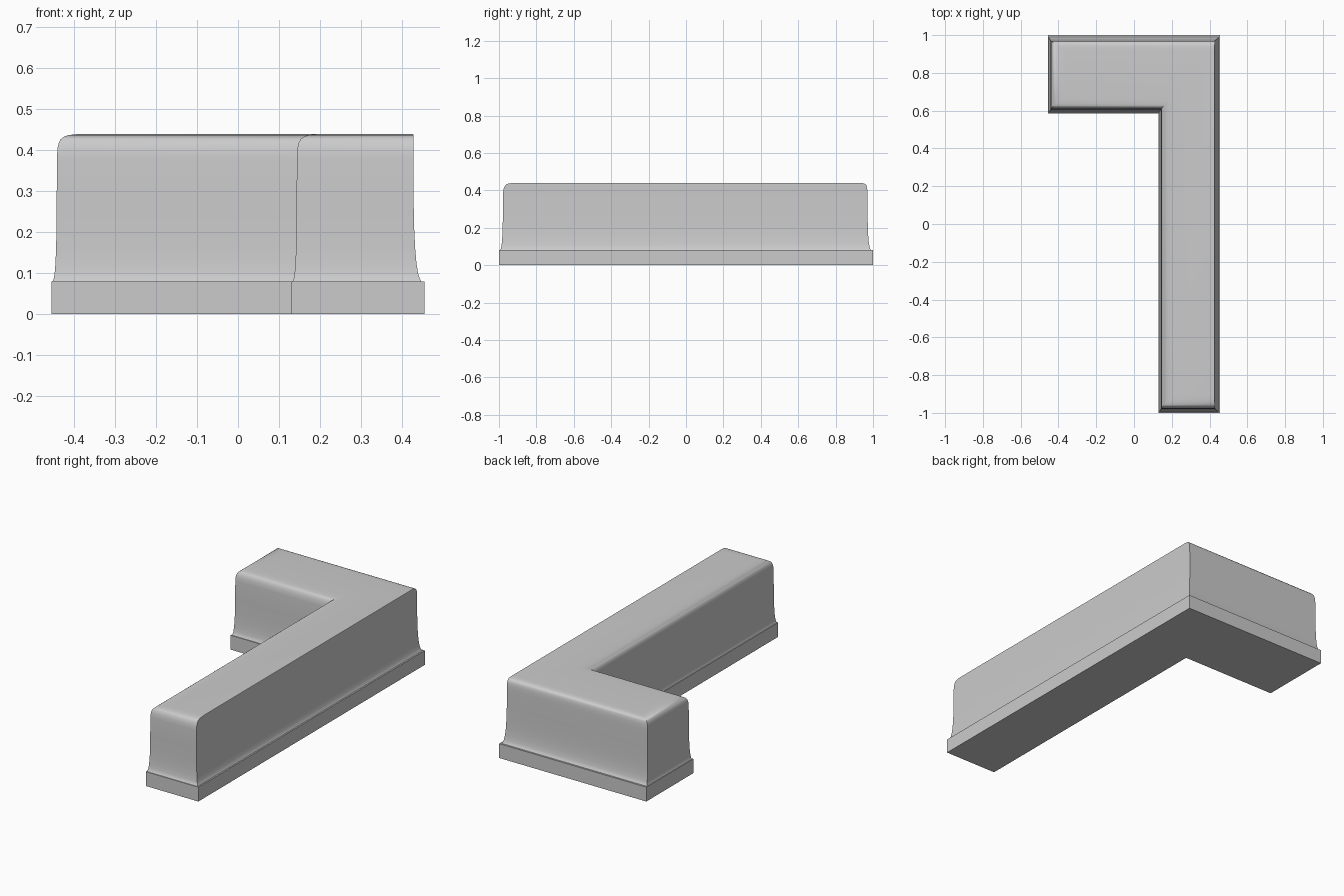
import bpy, bmesh, math

if "Cube" in bpy.data.objects:
    bpy.data.objects.remove(bpy.data.objects["Cube"])


def l_loop(left, inner, right, front, arm_front, back):
    """L-shaped outline from insets of each wall."""
    xl, xi, xr = -0.455 + left, 0.13 + inner, 0.455 - right
    yf, ya, yb = -1 + front, 0.585 + arm_front, 1 - back
    return [(xi, yf), (xr, yf), (xr, yb), (xl, yb), (xl, ya), (xi, ya)]


def loft(name, levels):
    """Skin stacked L outlines and cap both ends."""
    bm = bmesh.new()
    rings = [[bm.verts.new((x, y, z)) for x, y in loop] for z, loop in levels]
    for a, b in zip(rings, rings[1:]):
        for i in range(6):
            j = (i + 1) % 6
            bm.faces.new((a[i], a[j], b[j], b[i]))
    # Each cap is two quads: the leg and the arm, sharing the mitre
    for ring in (rings[0], rings[-1]):
        bm.faces.new([ring[i] for i in (0, 1, 2, 5)])
        bm.faces.new([ring[i] for i in (2, 3, 4, 5)])
    bmesh.ops.recalc_face_normals(bm, faces=bm.faces)
    mesh = bpy.data.meshes.new(name)
    bm.to_mesh(mesh)
    bm.free()
    obj = bpy.data.objects.new(name, mesh)
    bpy.context.collection.objects.link(obj)
    return obj


# Flat plinth
loft("plinth", [(0, l_loop(*[0] * 6)), (0.08, l_loop(*[0] * 6))])

# Counter body profile: height, then insets of soft, right and back walls
profile = [
    (0.08, 0.003, 0.008, 0.010), (0.087, 0.006, 0.012, 0.015),
    (0.10, 0.008, 0.016, 0.019), (0.125, 0.010, 0.020, 0.023),
    (0.16, 0.0115, 0.023, 0.026), (0.21, 0.0125, 0.0255, 0.028),
    (0.28, 0.013, 0.027, 0.029), (0.38, 0.0135, 0.027, 0.030),
    (0.405, 0.015, 0.027, 0.031), (0.418, 0.018, 0.027, 0.033),
    (0.427, 0.023, 0.027, 0.036), (0.433, 0.031, 0.027, 0.041),
    (0.437, 0.043, 0.0275, 0.049), (0.439, 0.062, 0.028, 0.062),
    (0.44, 0.09, 0.029, 0.08),
]
levels = []
for z, soft, right, back in profile:
    front = soft * 1.6 if soft < 0.02 else soft + 0.011
    levels.append((z, l_loop(soft, soft, right, front, front, back)))
body = loft("counter_body", levels)

# Smooth walls, crisp vertical corners
bpy.context.view_layer.objects.active = body
body.select_set(True)
bpy.ops.object.shade_smooth_by_angle(angle=math.radians(40))
